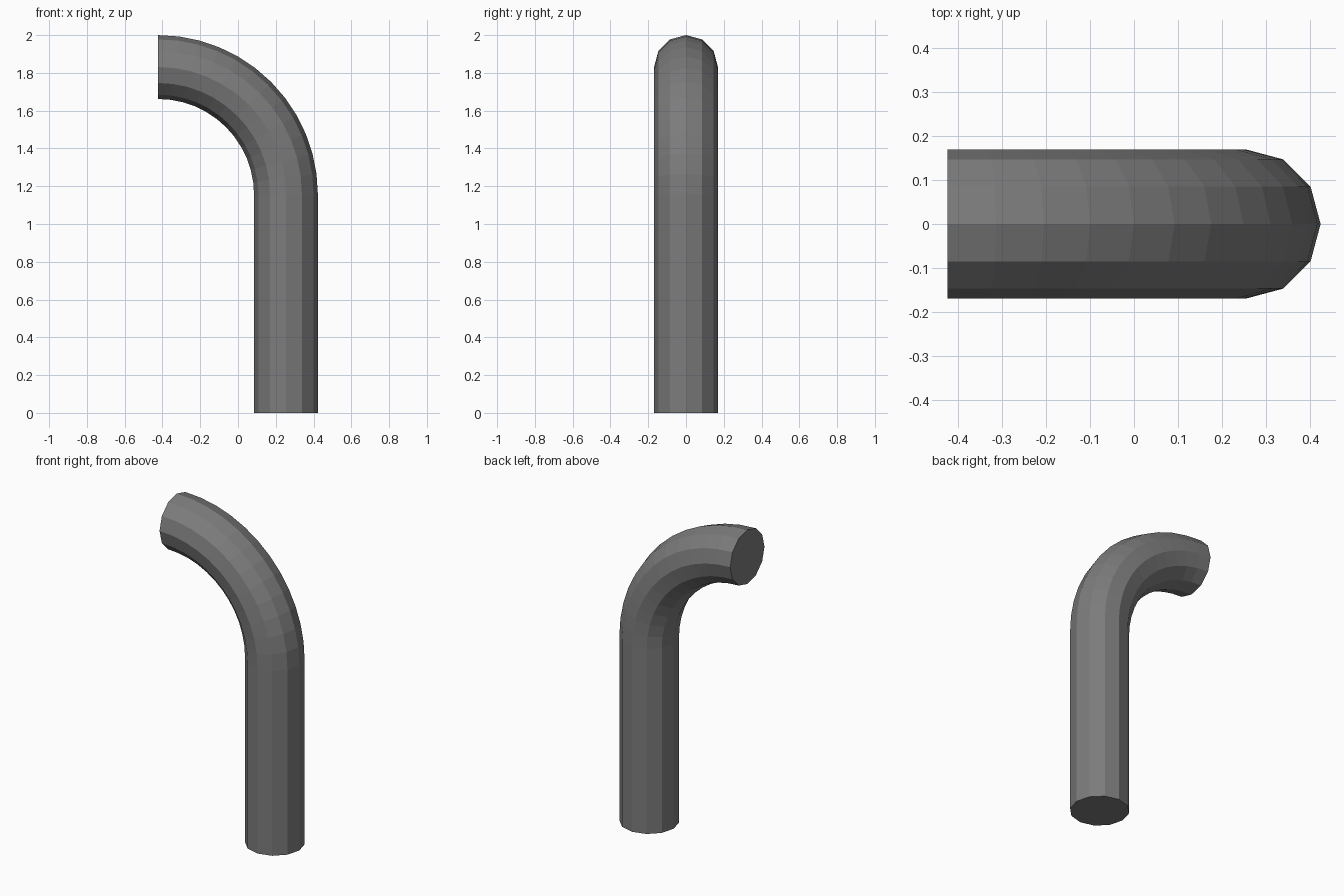
import bpy, bmesh
from math import radians
from mathutils import Vector, Matrix

if "Cube" in bpy.data.objects:
    bpy.data.objects.remove(bpy.data.objects["Cube"])

RADIUS = 0.169         # tube radius
X_POST = 0.254         # axis of the upright
X_END = -0.423         # open end of the bend
BEND = X_POST - X_END  # bend radius along the axis
Z_BEND = 2.0 - RADIUS - BEND

bm = bmesh.new()

# 12-sided bottom ring
ring = bmesh.ops.create_circle(bm, segments=12, radius=RADIUS,
                               matrix=Matrix.Translation((X_POST, 0, 0)) @ Matrix.Rotation(radians(90), 4, 'Z'))
edges = list({e for v in ring["verts"] for e in v.link_edges})

# straight upright
geom = bmesh.ops.extrude_edge_only(bm, edges=edges)["geom"]
verts = [g for g in geom if isinstance(g, bmesh.types.BMVert)]
edges = [g for g in geom if isinstance(g, bmesh.types.BMEdge)]
bmesh.ops.translate(bm, verts=verts, vec=Vector((0, 0, Z_BEND)))

# quarter bend towards -x
bmesh.ops.spin(bm, geom=verts + edges, cent=(X_END, 0, Z_BEND),
               axis=(0, -1, 0), angle=radians(90), steps=12)

# flat end caps
bmesh.ops.remove_doubles(bm, verts=bm.verts, dist=1e-5)
bmesh.ops.holes_fill(bm, edges=[e for e in bm.edges if e.is_boundary], sides=12)
bmesh.ops.recalc_face_normals(bm, faces=bm.faces)

mesh = bpy.data.meshes.new("bent_pipe")
bm.to_mesh(mesh)
bm.free()

# dark grey finish
dark = bpy.data.materials.new("dark_grey")
dark.diffuse_color = (0.2, 0.2, 0.2, 1)
dark.use_nodes = True
dark.node_tree.nodes["Principled BSDF"].inputs["Base Color"].default_value = dark.diffuse_color
mesh.materials.append(dark)
bpy.context.collection.objects.link(bpy.data.objects.new("bent_pipe", mesh))
